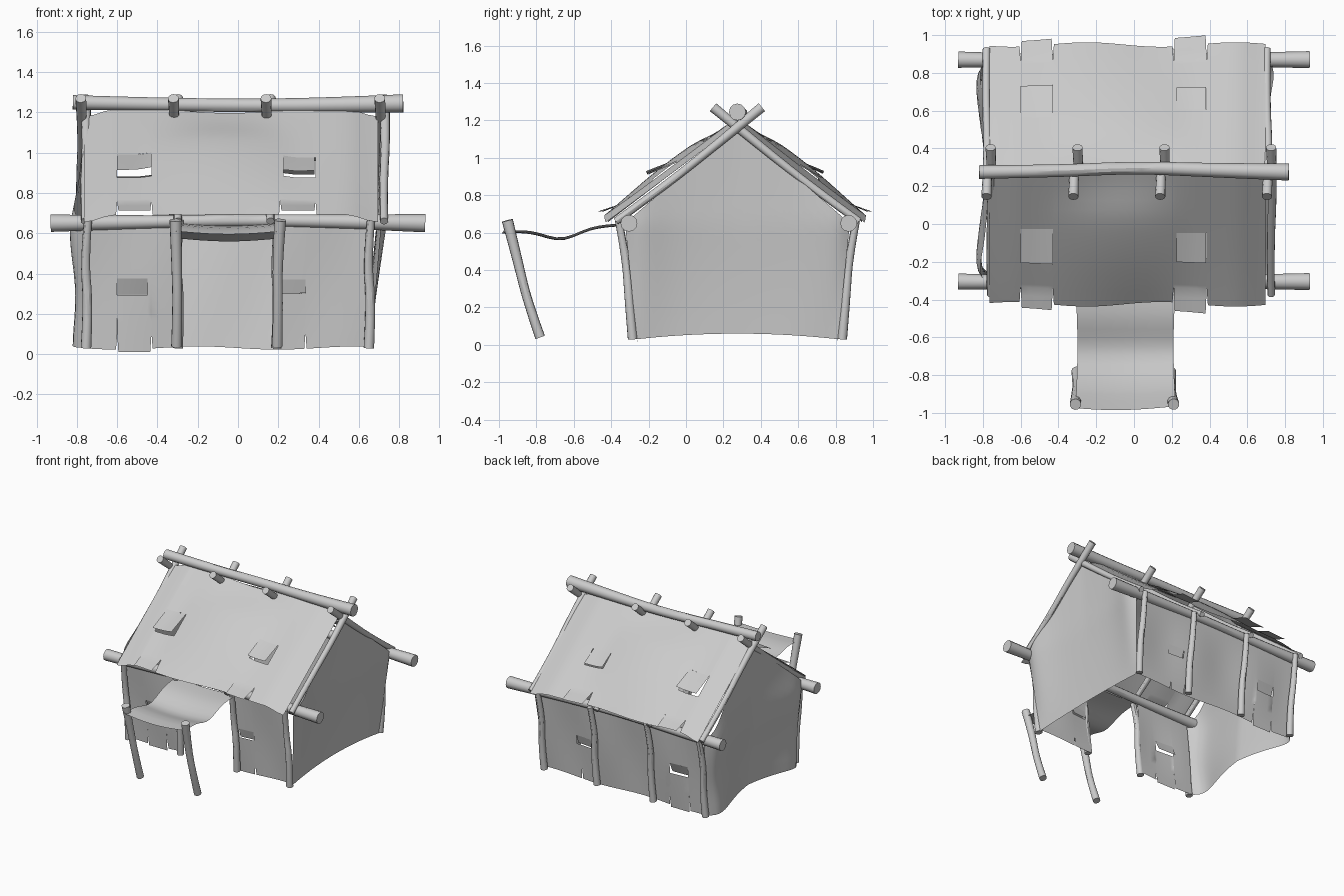
import bpy, bmesh
from math import sin, cos, pi, exp
from mathutils import Vector

cube = bpy.data.objects.get("Cube")
if cube:
    bpy.data.objects.remove(cube, do_unlink=True)

grey = bpy.data.materials.new("plain_grey")
grey.use_nodes = True
COLOUR = (0.6, 0.6, 0.6, 1)
grey.diffuse_color = COLOUR
grey.node_tree.nodes["Principled BSDF"].inputs["Base Color"].default_value = COLOUR


def activate(ob):
    bpy.ops.object.select_all(action='DESELECT')
    ob.select_set(True)
    bpy.context.view_layer.objects.active = ob


def log(name, points, radii):
    """Round pole along a soft curve, tapering between the given radii."""
    cu = bpy.data.curves.new(name, 'CURVE')
    cu.dimensions = '3D'
    cu.bevel_depth = 1
    cu.bevel_resolution = 4
    cu.use_fill_caps = True
    sp = cu.splines.new('NURBS')
    sp.points.add(len(points) - 1)
    for p, co, r in zip(sp.points, points, radii):
        p.co = (*co, 1)
        p.radius = r
    sp.use_endpoint_u = True
    sp.order_u = 3
    sp.resolution_u = 4
    ob = bpy.data.objects.new(name, cu)
    bpy.context.collection.objects.link(ob)
    activate(ob)
    bpy.ops.object.convert(target='MESH')
    ob = bpy.context.object
    ob.data.materials.clear()
    ob.data.materials.append(grey)
    bpy.ops.object.shade_smooth_by_angle()


def steps(a, b, n, extra=()):
    vals = [a + (b - a) * i / n for i in range(n + 1)]
    vals = [v for v in vals if all(abs(v - e) > 0.012 for e in extra) or v in (a, b)]
    return sorted(set(vals) | set(extra))


GAP = 0.006
RIP = 0.88           # tears start this far down a cloth


def squeeze(x, t, tears):
    """Narrow each tear to a point at its upper end."""
    for e in tears:
        if abs(x - e) < GAP * 1.1:
            return e + (x - e) * max(0.05, (t - RIP) / (1 - RIP))
    return x


def sheet(name, fn, x0, x1, windows=(), tears=(), out=Vector(), nx=28, nt=14):
    """Cloth fn(x, t), t from top to hem; windows are (x0, x1, t0, t1, lift)."""
    bm = bmesh.new()
    cols = steps(x0, x1, nx, [e for w in windows for e in w[:2]]
                 + [t + s for t in tears for s in (-GAP, GAP)])
    rows = steps(0, 1, nt, {e for w in windows for e in w[2:4]} | {RIP})
    grid = [[bm.verts.new(fn(squeeze(x, t, tears), t)) for t in rows] for x in cols]
    for i in range(len(cols) - 1):
        for j in range(len(rows) - 1):
            x, t = (cols[i] + cols[i + 1]) / 2, (rows[j] + rows[j + 1]) / 2
            hole = any(w[0] < x < w[1] and w[2] < t < w[3] for w in windows)
            torn = t > RIP and any(abs(x - e) < GAP for e in tears)
            if not (hole or torn):
                bm.faces.new((grid[i][j], grid[i][j + 1], grid[i + 1][j + 1], grid[i + 1][j]))
    # Loose flap hinged on the top edge of each opening
    for a, b, t0, t1, lift in windows:
        flap = []
        for i in range(4):
            col = []
            for j in range(4):
                f = j / 3
                p = Vector(fn(a + (b - a) * i / 3, t0 + (t1 - t0) * f))
                col.append(bm.verts.new(p + out * lift * f * (0.85 + 0.05 * i)))
            flap.append(col)
        for i in range(3):
            for j in range(3):
                bm.faces.new((flap[i][j], flap[i][j + 1], flap[i + 1][j + 1], flap[i + 1][j]))
    bmesh.ops.delete(bm, geom=[v for v in bm.verts if not v.link_faces], context='VERTS')
    me = bpy.data.meshes.new(name)
    bm.to_mesh(me)
    bm.free()
    me.materials.append(grey)
    ob = bpy.data.objects.new(name, me)
    bpy.context.collection.objects.link(ob)
    activate(ob)
    bpy.ops.object.shade_smooth_by_angle()


MID = 0.275          # ridge line in y
POSTS = (-0.755, -0.30, 0.19, 0.65)
RAFTERS = (-0.77, -0.31, 0.15, 0.715)
STRIPS = ((-0.60, -0.43), (0.21, 0.385))

# Ridge and eave beams
log("ridge_beam", [(-0.82, 0.275, 1.25), (-0.4, 0.28, 1.24), (0, 0.3, 1.235),
                   (0.4, 0.285, 1.235), (0.82, 0.275, 1.245)],
    (0.036, 0.033, 0.033, 0.037, 0.045))
for side, y in (("front", -0.305), ("back", 0.87)):
    log(side + "_eave_beam", [(-0.93, y, 0.65), (-0.45, y - 0.005, 0.655), (0, y, 0.665),
                              (0.45, y, 0.66), (0.93, y, 0.65)],
        (0.043, 0.032, 0.03, 0.033, 0.045))

# Wall posts and crossing rafters, front and back
for side, s in (("front", -1), ("back", 1)):
    for n, x in enumerate(POSTS):
        log(f"{side}_post_{n + 1}",
            [(x + 0.01, MID + s * 0.635, 0.665), (x - 0.008, MID + s * 0.595, 0.46),
             (x + 0.012, MID + s * 0.58, 0.25), (x, MID + s * 0.56, 0.03)],
            (0.02, 0.022, 0.024, 0.026))
    for n, x in enumerate(RAFTERS):
        x -= s * 0.011
        log(f"{side}_rafter_{n + 1}",
            [(x, MID - s * 0.13, 1.27), (x + 0.01, MID + s * 0.1, 1.08),
             (x - 0.005, MID + s * 0.4, 0.84), (x, MID + s * 0.65, 0.66)],
            (0.027, 0.022, 0.021, 0.02))

# Awning poles leaning outwards
for n, x in enumerate((-0.305, 0.195)):
    log(f"awning_pole_{n + 1}",
        [(x - 0.005 + 0.02 * n, -0.955, 0.665), (x, -0.9, 0.45), (x + 0.005, -0.85, 0.24),
         (x, -0.78, 0.04)], (0.03, 0.026, 0.024, 0.027))


# Roof cloths: tight on the end rafters, puffed up in the middle
def roof(s, reach):
    def fn(x, t):
        edge = min(1, min(x + 0.765, 0.695 - x) / 0.16)
        edge = edge * edge * (3 - 2 * edge)
        puff = 0.04 * max(0, cos(4 * (x + 0.1))) * sin(pi * t) * min(1, 3 * t)
        sag = 0.02 * max(0, cos(5 * x + 0.2)) * max(0, 1 - 4 * t) * (abs(x) < 0.3)
        hem = 0.012 * cos(8 * x + 2) * t ** 4
        strip = any(a < x < b for a, b in STRIPS)
        lift = max(0, t - RIP) / (1 - RIP) * strip
        y = reach * t + hem + lift * (0.045 if x > 0 else 0.03)
        z = 1.18 - 0.525 * t + edge * (0.037 + puff) - sag + 0.02 * lift
        return (x, MID + s * y, z)
    return fn


TEARS = [e for st in STRIPS for e in st]
sheet("front_roof_cloth", roof(-1, 0.70), -0.765, 0.695,
      [(-0.60, -0.43, 0.43, 0.65, 0.055), (0.225, 0.38, 0.46, 0.65, 0.045)],
      TEARS, Vector((0, -0.6, 0.8)))
sheet("back_roof_cloth", roof(1, 0.675), -0.765, 0.695,
      [(-0.60, -0.43, 0.43, 0.64, 0.05), (0.225, 0.38, 0.49, 0.65, 0.02)],
      TEARS, Vector((0, 0.6, 0.8)))


# Front panels and back wall
def wall(s):
    def fn(x, t):
        low = 0.02 if -0.60 < x < -0.43 else 0.008 * sin(8 * x)
        y = 0.592 - 0.06 * t + 0.008 * sin(11 * x) * sin(pi * t)
        return (x, MID + s * y, 0.66 - t * (0.63 + low * t ** 4))
    return fn


left_window = (-0.60, -0.45, 0.45, 0.58, 0.03)
right_window = (0.215, 0.34, 0.46, 0.57, 0.015)
sheet("front_wall_right", wall(-1), -0.755, -0.295, [left_window], (-0.60, -0.43),
      Vector((0, 1, 0.1)), 10)
sheet("front_wall_left", wall(-1), 0.175, 0.655, [right_window], (0.335,),
      Vector((0, 1, 0.1)), 10)
sheet("back_wall", wall(1), -0.755, 0.655,
      [left_window, (0.24, 0.37, 0.46, 0.57, 0.015)], (-0.60, -0.43, 0.21, 0.335),
      Vector((0, -1, 0.1)))


# Billowing gable cloths
def gable(s):
    def fn(v, t):
        top = 0.65 + 0.52 * (1 - abs(v))
        base = 0.03 + 0.03 * (1 - v * v)
        z = top + (base - top) * t
        y = MID + v * (0.535 + 0.065 * min(1, z / 0.64))
        fade = max(0, min(1, (1.15 - z) / 0.5))
        if s < 0:
            belly = (0.03 + 0.06 * abs(v)) * (1 - v ** 10)
            x = -0.765 - belly * fade * (0.85 + 0.15 * cos(2 * pi * z / 0.6))
            x += 0.06 * (1 - v * v) ** 1.5 * t * t
        else:
            x = 0.655 + 0.055 * min(1, z / 0.65)
            x += 0.035 * sin(pi * v ** 4) * fade * (1 - t)
            x -= 0.025 * (1 - v * v) * sin(pi * t * 0.7)
        return (x, y, z)
    return fn


sheet("right_gable_cloth", gable(-1), -1, 1, nx=32)
sheet("left_gable_cloth", gable(1), -1, 1, nx=32)


# Sagging awning over the doorway
def awning(x, t):
    y = -0.33 - 0.635 * t - 0.02 * cos(5 * (x + 0.05)) * t ** 4
    dip = 0.055 * exp(-((t - 0.53) / 0.2) ** 2)
    z = 0.65 - 0.04 * t - dip - 0.015 * cos(6 * x)
    pinch = 1 - 0.04 * sin(pi * t)
    return (-0.045 + x * pinch, y, z)


sheet("awning_cloth", awning, -0.265, 0.265, nx=12)
